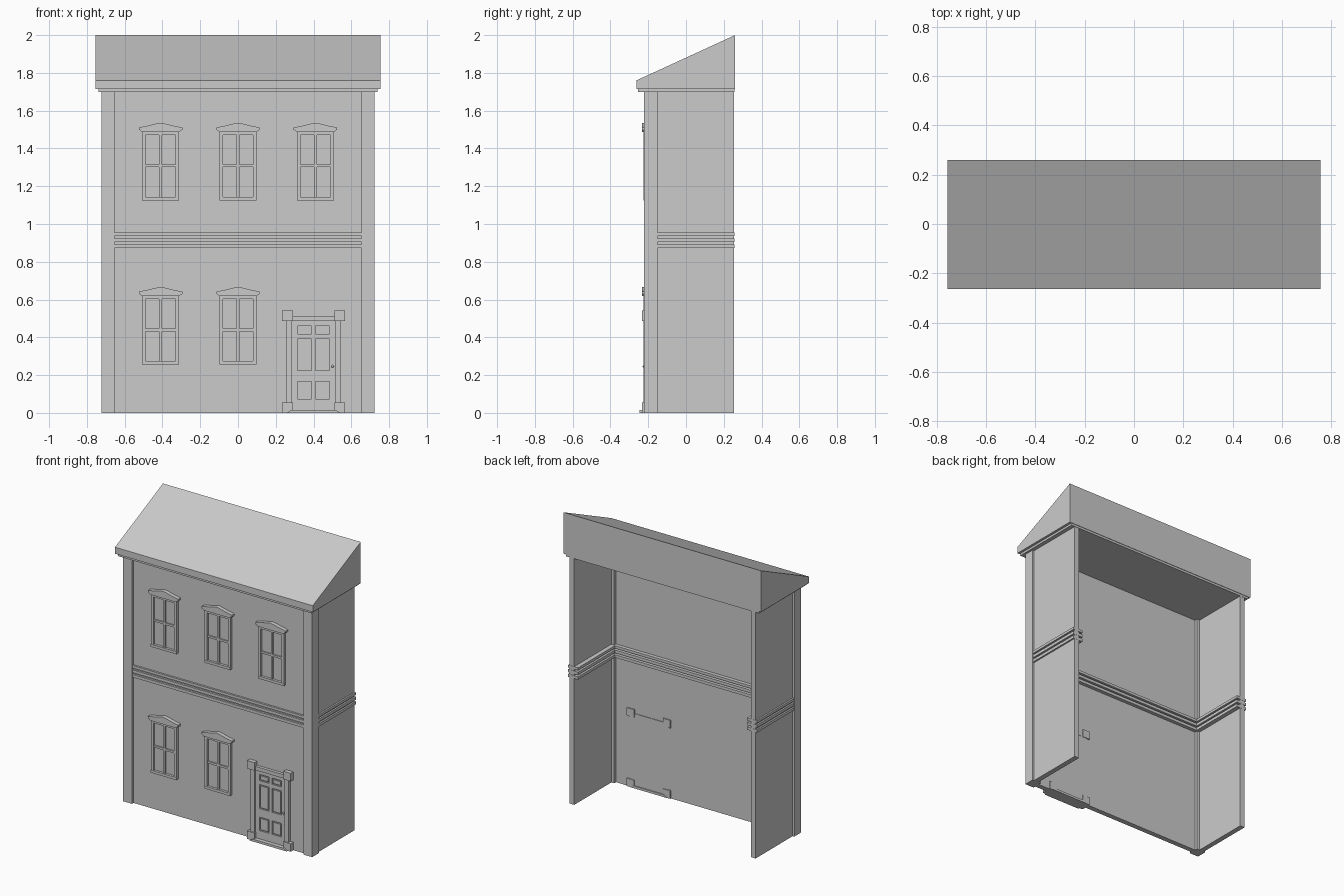
import bpy, bmesh

if "Cube" in bpy.data.objects:
    bpy.data.objects.remove(bpy.data.objects["Cube"])


def link(name, bm):
    bmesh.ops.recalc_face_normals(bm, faces=bm.faces[:])
    me = bpy.data.meshes.new(name)
    bm.to_mesh(me)
    bm.free()
    ob = bpy.data.objects.new(name, me)
    bpy.context.collection.objects.link(ob)
    return ob


def add_box(bm, x0, x1, y0, y1, z0, z1):
    vs = bmesh.ops.create_cube(bm, size=1)["verts"]
    for v in vs:
        v.co = ((x0 + x1) / 2 + v.co.x * (x1 - x0),
                (y0 + y1) / 2 + v.co.y * (y1 - y0),
                (z0 + z1) / 2 + v.co.z * (z1 - z0))


def boxes(name, items):
    bm = bmesh.new()
    for b in items:
        add_box(bm, *b)
    return link(name, bm)


def prism(name, pts, a, b, axis):
    """Extrude a closed profile along x (points are y,z) or y (points are x,z)."""
    def put(p, t):
        return (t, p[0], p[1]) if axis == "x" else (p[0], t, p[1])
    bm = bmesh.new()
    f = bm.faces.new([bm.verts.new(put(p, a)) for p in pts])
    r = bmesh.ops.extrude_face_region(bm, geom=[f])
    for v in r["geom"]:
        if isinstance(v, bmesh.types.BMVert):
            v.co[0 if axis == "x" else 1] = b
    return link(name, bm)


# roof wedge with a stepped underside
prism("roof", [(-0.263, 1.715), (-0.263, 1.76), (0.26, 2.0), (0.26, 1.715)],
      -0.755, 0.755, "x")
boxes("roof_under_step", [(-0.738, 0.738, -0.255, 0.257, 1.70, 1.715)])

# thin walls, open at the back
TOP = 1.70
boxes("front_wall", [(-0.66, 0.66, -0.205, -0.17, 0, TOP)])
for s, side in ((-1, "left"), (1, "right")):
    x = sorted((s * 0.675, s * 0.71))
    boxes(side + "_wall", [(*x, -0.155, 0.255, 0, TOP)])
    x = sorted((s * 0.654, s * 0.722))
    boxes(side + "_corner_pilaster", [(*x, -0.222, -0.15, 0, TOP)])

# three string-course bars wrapping the walls
for i, (z0, z1) in enumerate([(0.872, 0.892), (0.904, 0.924), (0.936, 0.954)]):
    boxes("string_course_%d" % i, [
        (-0.656, 0.656, -0.218, -0.145, z0, z1),
        (0.645, 0.721, -0.152, 0.256, z0, z1),
        (-0.721, -0.645, -0.152, 0.256, z0, z1)])


# windows: frame, cross bars and a low gabled hood
def window(name, cx, z):
    w, h, f = 0.098, 0.365, 0.018
    boxes(name + "_frame", [
        (cx - w, cx - w + f, -0.224, -0.2, z, z + h),
        (cx + w - f, cx + w, -0.224, -0.2, z, z + h),
        (cx - w, cx + w, -0.226, -0.2, z, z + f),
        (cx - w, cx + w, -0.224, -0.2, z + h - f, z + h),
        (cx - 0.007, cx + 0.007, -0.218, -0.2, z, z + h),
        (cx - w, cx + w, -0.218, -0.2, z + 0.176, z + 0.19)])
    boxes(name + "_glass", [(cx - w + 0.01, cx + w - 0.01, -0.209, -0.2, z + 0.01, z + h - 0.01)])
    half = [(0.1, 0.362), (0.106, 0.37), (0.115, 0.373), (0.115, 0.386),
            (0.065, 0.396), (0.03, 0.405)]
    pts = [(cx + a, z + b) for a, b in half] + [(cx, z + 0.411)]
    pts += [(cx - a, z + b) for a, b in reversed(half)]
    prism(name + "_hood", pts, -0.232, -0.2, "y")


for i, cx in enumerate((-0.41, 0, 0.41)):
    window("upper_window_%d" % i, cx, 1.125)
    if i < 2:
        window("lower_window_%d" % i, cx, 0.256)

# door surround: jambs, header and corner blocks passing through the wall
C = 0.4
surround = [(C - 0.12, C + 0.12, -0.226, -0.166, 0.487, 0.513)]
blocks = []
for s in (-1, 1):
    x = sorted((C + s * 0.114, C + s * 0.145))
    surround.append((*x, -0.226, -0.166, 0.0, 0.5))
    x = sorted((C + s * 0.11, C + s * 0.166))
    blocks += [(*x, -0.234, -0.162, 0.486, 0.541), (*x, -0.234, -0.162, 0, 0.055)]
boxes("door_surround", surround)
boxes("door_corner_blocks", blocks)

# door step with sloped ends
prism("door_step", [(C - 0.142, 0), (C + 0.142, 0), (C + 0.118, 0.016), (C - 0.118, 0.016)],
      -0.245, -0.16, "y")

# door: back plate, stiles and rails, six raised panels
boxes("door_plate", [(C - 0.116, C + 0.116, -0.209, -0.167, 0.01, 0.49)])
cols = [(C - 0.084, C - 0.011), (C + 0.011, C + 0.084)]
rows = [(0.073, 0.166), (0.225, 0.391), (0.418, 0.461)]
xs = [C - 0.115, *cols[0], *cols[1], C + 0.115]
zs = [0.014, *rows[0], *rows[1], *rows[2], 0.488]
F = -0.217
boxes("door_stiles_and_rails",
      [(xs[i], xs[i + 1], F, -0.205, 0.014, 0.488) for i in (0, 2, 4)] +
      [(a, b, F, -0.205, zs[j], zs[j + 1]) for a, b in cols for j in (0, 2, 4, 6)])
boxes("door_panels", [(a + 0.008, b - 0.008, -0.216, -0.205, c + 0.008, d - 0.008)
                      for a, b in cols for c, d in rows])

# knob and lock
bm = bmesh.new()
bmesh.ops.create_uvsphere(bm, u_segments=12, v_segments=8, radius=0.007)
for v in bm.verts:
    v.co = (v.co.x + 0.501, v.co.y - 0.223, v.co.z + 0.246)
link("door_knob", bm)
boxes("door_lock", [(0.497, 0.505, -0.22, -0.21, 0.22, 0.232)])
